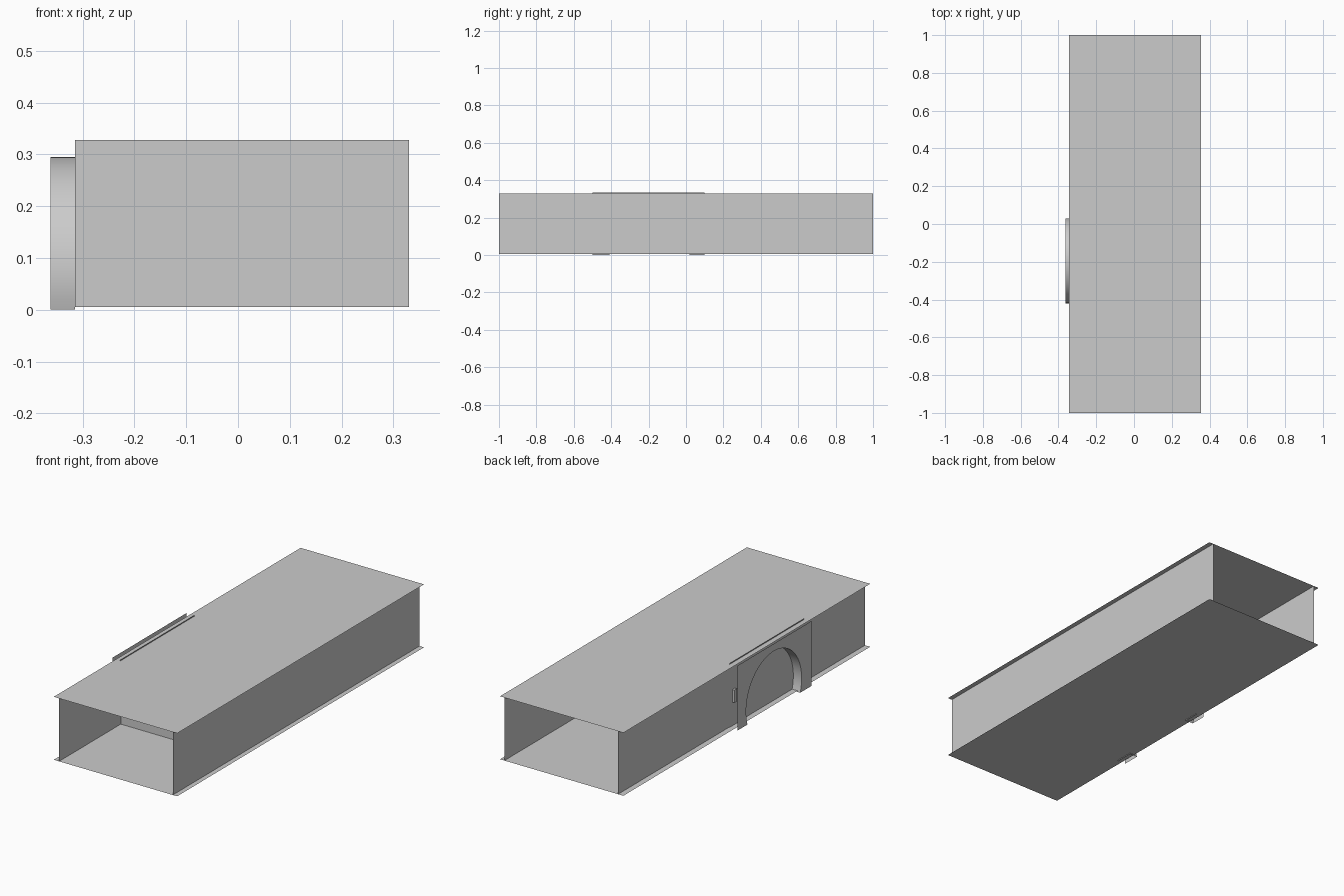
import bpy, math

if "Cube" in bpy.data.objects:
    bpy.data.objects.remove(bpy.data.objects["Cube"])

X_LEFT, X_RIGHT = -0.315, 0.33      # side walls
X_FACE = -0.362                     # outer face of the doorway
Z_LOW, Z_HIGH = 0.005, 0.328


def mesh_object(name, verts, faces, smooth=False):
    me = bpy.data.meshes.new(name)
    me.from_pydata(verts, [], faces)
    me.update()
    ob = bpy.data.objects.new(name, me)
    bpy.context.collection.objects.link(ob)
    if smooth:
        for p in me.polygons:
            p.use_smooth = True
    return ob


def floor_plane(name, z, flip):
    a, b = -0.345, 0.355
    order = (3, 2, 1, 0) if flip else (0, 1, 2, 3)
    mesh_object(name, [(a, -1, z), (b, -1, z), (b, 1, z), (a, 1, z)], [order])


def side_wall(name, x, flip):
    order = (3, 2, 1, 0) if flip else (0, 1, 2, 3)
    mesh_object(name, [(x, -1, Z_LOW), (x, 1, Z_LOW),
                       (x, 1, Z_HIGH), (x, -1, Z_HIGH)], [order])


# floor and ceiling sheets of the open-ended corridor
floor_plane("floor", Z_LOW, True)
floor_plane("ceiling", Z_HIGH, False)

# long side walls
side_wall("left_wall", X_LEFT, True)
side_wall("right_wall", X_RIGHT, False)

# cross wall closing the corridor part-way in
mesh_object("cross_wall",
            [(X_LEFT, -0.5, Z_LOW), (X_RIGHT, -0.5, Z_LOW),
             (X_RIGHT, -0.5, Z_HIGH), (X_LEFT, -0.5, Z_HIGH)], [(0, 1, 2, 3)])

# round-arch profile in the y-z plane, from the -y foot over to the +y foot
CY, CZ, R, N = -0.195, 0.07, 0.225, 40
start = math.pi + math.asin(CZ / R)
end = -math.asin(CZ / R)
arch = []
for i in range(N + 1):
    t = start + (end - start) * i / N
    arch.append((CY + R * math.cos(t), CZ + R * math.sin(t)))


# panels with the arched opening
def arch_panel(name, x):
    outline = arch + [(0.1, 0), (0.1, 0.333), (-0.5, 0.333), (-0.5, 0)]
    mesh_object(name, [(x, y, z) for y, z in outline],
                [tuple(range(len(outline)))])


arch_panel("doorway_outer_panel", X_FACE)
arch_panel("doorway_inner_panel", -0.318)

# curved reveal joining the two panels
verts = [(x, y, z) for y, z in arch for x in (X_FACE, X_LEFT)]
mesh_object("doorway_reveal", verts,
            [(2 * i, 2 * i + 1, 2 * i + 3, 2 * i + 2) for i in range(N)], True)

# small plate on the wall beside the arch
bpy.ops.mesh.primitive_cube_add(size=1, location=(-0.324, 0.068, 0.158))
plate = bpy.context.object
plate.name = "wall_plate"
plate.scale = (0.012, 0.02, 0.065)
